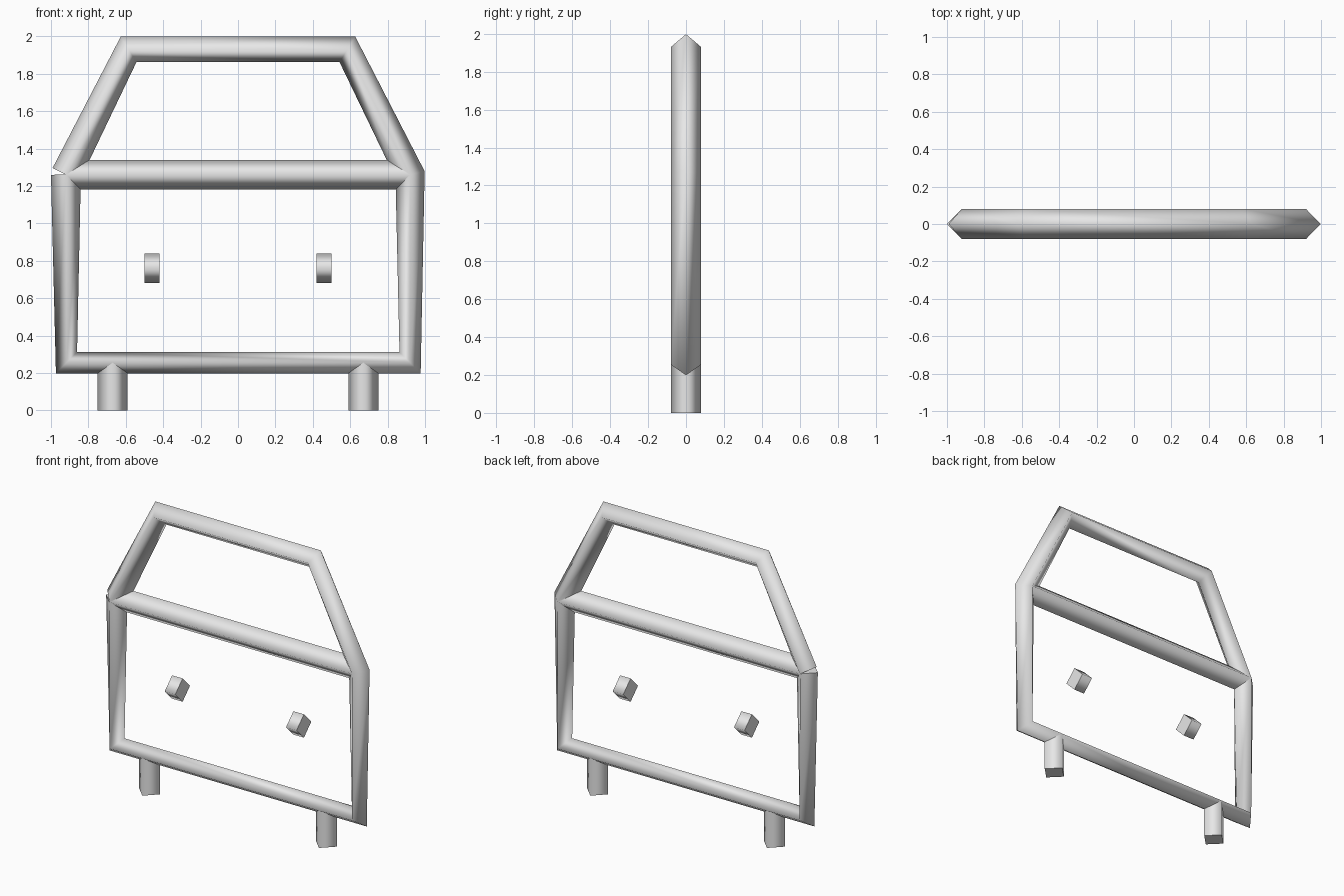
import bpy, bmesh
from mathutils import Vector

if "Cube" in bpy.data.objects:
    bpy.data.objects.remove(bpy.data.objects["Cube"])

RADIUS = 0.08
steel = bpy.data.materials.new("light_grey")
steel.diffuse_color = (0.8, 0.8, 0.8, 1)
steel.use_nodes = True
steel.node_tree.nodes["Principled BSDF"].inputs["Base Color"].default_value = steel.diffuse_color


def tube(name, points):
    """Four-sided diamond tube along an x-z path, smooth sides, flat end caps."""
    pts = [Vector((x, 0, z)) for x, z in points]
    dirs = [(b - a).normalized() for a, b in zip(pts, pts[1:])]
    depth = Vector((0, 1, 0))
    bm = bmesh.new()
    rings = []
    for i, p in enumerate(pts):
        t = (dirs[max(i - 1, 0)] + dirs[min(i, len(dirs) - 1)]).normalized()
        side = depth.cross(t)
        rings.append([p + d * RADIUS for d in (side, depth, -side, -depth)])
    verts = [[bm.verts.new(c) for c in ring] for ring in rings]
    for a, b in zip(verts, verts[1:]):
        for k in range(4):
            j = (k + 1) % 4
            bm.faces.new((a[k], a[j], b[j], b[k])).smooth = True
    # caps use their own vertices so the rims stay crisp
    for ring in (rings[0], rings[-1][::-1]):
        bm.faces.new([bm.verts.new(c) for c in ring])
    # orient everything outwards: sides and caps share the same winding test
    for f in bm.faces:
        f.normal_update()
    first = bm.faces[:][0]
    mid = (pts[0] + pts[1]) / 2
    if first.normal.dot(first.calc_center_median() - mid) < 0:
        bmesh.ops.reverse_faces(bm, faces=[f for f in bm.faces if f.smooth])
    for f, d in zip(bm.faces[:][-2:], (-dirs[0], dirs[-1])):
        f.normal_update()
        if f.normal.dot(d) < 0:
            f.normal_flip()
    mesh = bpy.data.meshes.new(name)
    bm.to_mesh(mesh)
    bm.free()
    mesh.materials.append(steel)
    obj = bpy.data.objects.new(name, mesh)
    bpy.context.collection.objects.link(obj)


# outer door frame, one bent tube starting and ending at the left waist
tube("door_frame", [(-0.92, 1.26), (-0.917, 0.255), (0.92, 0.255),
                    (0.92, 1.26), (0.585, 1.93), (-0.585, 1.93), (-0.92, 1.26)])
# bar below the window opening
tube("waist_bar", [(-0.92, 1.26), (0.92, 1.26)])
# mirrored feet and short pegs
for s, label in ((-1, "left"), (1, "right")):
    tube(label + "_foot", [(s * 0.67, 0), (s * 0.67, 0.255)])
    tube(label + "_peg", [(s * 0.46 - 0.04, 0.76), (s * 0.46 + 0.04, 0.76)])
